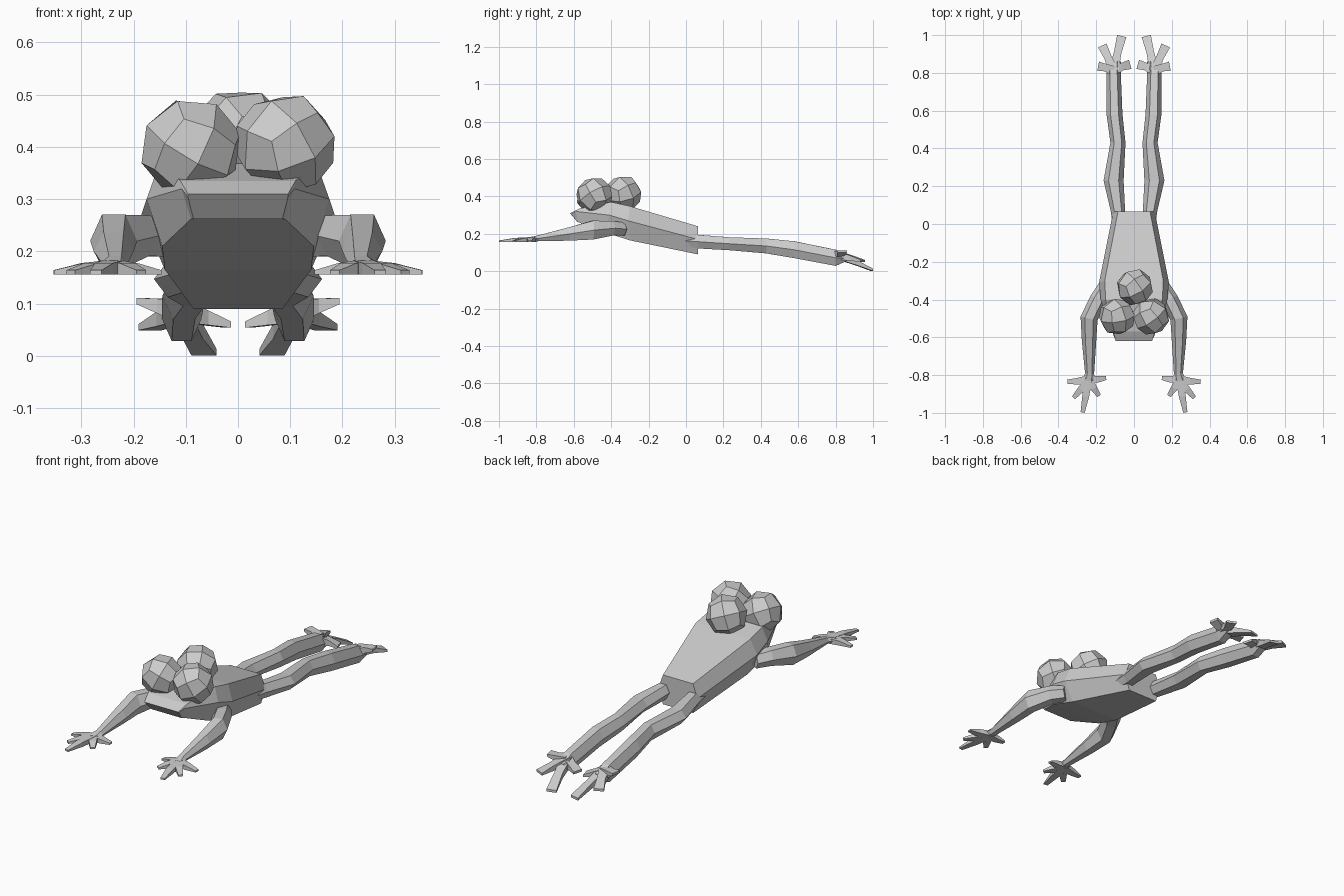
import bpy
import bmesh
import math
from mathutils import Vector, Euler

cube = bpy.data.objects.get("Cube")
if cube:
    bpy.data.objects.remove(cube)

grey = bpy.data.materials.new("plain grey")
grey.use_nodes = True
colour = (0.6, 0.6, 0.6, 1)
grey.diffuse_color = colour
grey.node_tree.nodes["Principled BSDF"].inputs["Base Color"].default_value = colour


def finish(name, bm):
    bmesh.ops.recalc_face_normals(bm, faces=bm.faces)
    mesh = bpy.data.meshes.new(name)
    bm.to_mesh(mesh)
    bm.free()
    mesh.materials.append(grey)
    obj = bpy.data.objects.new(name, mesh)
    bpy.context.scene.collection.objects.link(obj)
    return obj


def loft(name, rings):
    """Skin a row of equal-sized rings and cap both ends."""
    bm = bmesh.new()
    rows = [[bm.verts.new(p) for p in ring] for ring in rings]
    n = len(rows[0])
    for a, b in zip(rows, rows[1:]):
        for i in range(n):
            j = (i + 1) % n
            bm.faces.new((a[i], a[j], b[j], b[i]))
    bm.faces.new(rows[0])
    bm.faces.new(rows[-1])
    return finish(name, bm)


def limb(name, path, side, sides=6):
    """Low-poly tube through (x, y, z, half width, half height) stations."""
    centres = [Vector((side * p[0], p[1], p[2])) for p in path]
    rings = []
    for i, p in enumerate(path):
        d = centres[min(i + 1, len(path) - 1)] - centres[max(i - 1, 0)]
        across = Vector((d.y, -d.x, 0)).normalized()
        ring = []
        for k in range(sides):
            a = math.tau * (k + (0.5 if sides == 4 else 0)) / sides
            s = 1.414 if sides == 4 else 1
            ring.append(centres[i] + across * (math.cos(a) * p[3] * s)
                        + Vector((0, 0, math.sin(a) * p[4] * s)))
        rings.append(ring)
    return loft(name, rings)


# Body: six-sided sections, each (y, half width, z) for top, middle and bottom
sections = [
    [(0.065, 0.085, 0.24), (0.065, 0.11, 0.17), (0.065, 0.085, 0.09)],
    [(-0.30, 0.155, 0.348), (-0.31, 0.185, 0.27), (-0.30, 0.14, 0.165)],
    [(-0.40, 0.150, 0.37), (-0.41, 0.175, 0.30), (-0.44, 0.145, 0.21)],
    [(-0.57, 0.110, 0.335), (-0.59, 0.108, 0.32), (-0.575, 0.09, 0.262)],
    [(-0.62, 0.096, 0.31), (-0.615, 0.096, 0.305), (-0.58, 0.085, 0.262)],
]
loft("body", [[(w, y, z) for y, w, z in s] + [(-w, y, z) for y, w, z in reversed(s)]
              for s in sections])

# Three faceted eyes on top of the head
eyes = [
    ("right_eye", (-0.09, -0.49, 0.398), (0.35, 0.45, 0.3)),
    ("left_eye", (0.09, -0.49, 0.405), (0.3, -0.5, 0.5)),
    ("back_eye", (0.005, -0.335, 0.415), (0.4, 0.25, 0.6)),
]
for name, centre, turn in eyes:
    bm = bmesh.new()
    bmesh.ops.create_cube(bm, size=1)
    bmesh.ops.subdivide_edges(bm, edges=bm.edges[:], cuts=1, use_grid_fill=True)
    rot = Euler(turn).to_matrix()
    for v in bm.verts:
        v.co = rot @ (v.co.normalized() * 0.099) + Vector(centre)
    finish(name, bm)

# Arms, hands, legs and feet, stations given for the left side
arm = [
    (0.150, -0.34, 0.225, 0.045, 0.040),
    (0.190, -0.40, 0.230, 0.045, 0.045),
    (0.238, -0.50, 0.220, 0.046, 0.058),
    (0.238, -0.62, 0.200, 0.038, 0.042),
    (0.235, -0.79, 0.176, 0.024, 0.018),
    (0.245, -0.86, 0.166, 0.040, 0.012),
]
fingers = [(0.353, -0.835), (0.320, -0.92), (0.272, -0.998), (0.185, -0.91), (0.148, -0.815)]
leg = [
    (0.080, -0.03, 0.165, 0.030, 0.030),
    (0.085, 0.07, 0.158, 0.038, 0.042),
    (0.108, 0.23, 0.147, 0.053, 0.040),
    (0.085, 0.43, 0.135, 0.040, 0.046),
    (0.103, 0.58, 0.115, 0.042, 0.052),
    (0.108, 0.80, 0.072, 0.038, 0.050),
    (0.108, 0.86, 0.070, 0.038, 0.018),
]
toes = [(0.190, 0.835, 0.105), (0.168, 0.945, 0.055), (0.065, 0.995, 0.007), (0.020, 0.845, 0.060)]

for side, label in ((1, "left"), (-1, "right")):
    limb(label + "_arm", arm, side)
    for i, (x, y) in enumerate(fingers):
        limb(f"{label}_finger_{i + 1}",
             [(0.24, -0.82, 0.170, 0.019, 0.013),
              (x * 0.5 + 0.12, y * 0.5 - 0.415, 0.167, 0.018, 0.011),
              (x, y, 0.160, 0.011, 0.004)], side, 4)
    limb(label + "_leg", leg, side)
    for i, (x, y, z) in enumerate(toes):
        limb(f"{label}_toe_{i + 1}",
             [(0.108, 0.81, 0.085, 0.026, 0.022),
              (x * 0.5 + 0.054, y * 0.5 + 0.41, z * 0.5 + 0.043, 0.020, 0.014),
              (x, y, z, 0.025, 0.006)], side, 4)
